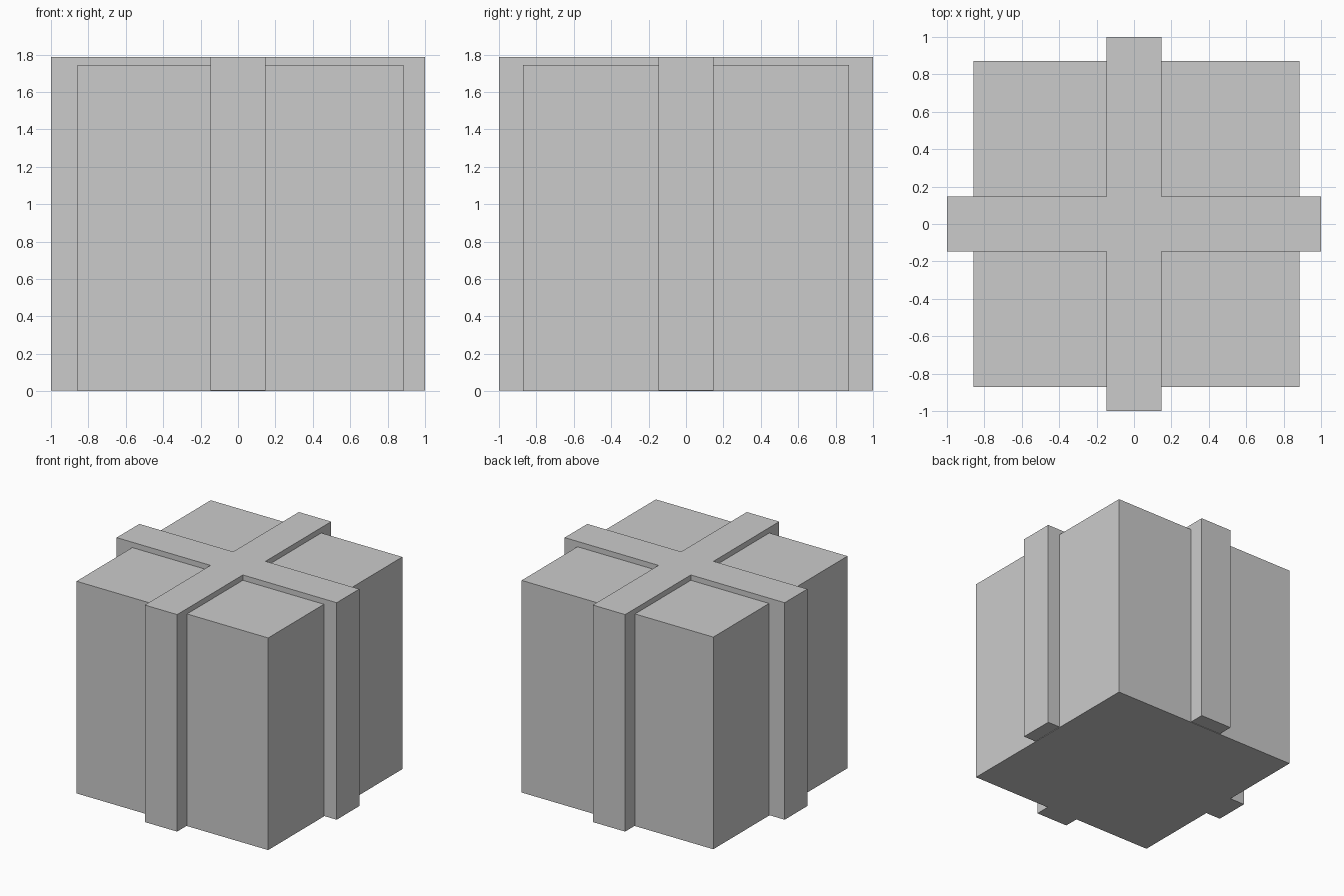
import bpy, bmesh

if "Cube" in bpy.data.objects:
    bpy.data.objects.remove(bpy.data.objects["Cube"])

def prism(name, outline, z0, z1):
    """Extrude a flat outline from z0 up to z1."""
    bm = bmesh.new()
    base = bm.faces.new([bm.verts.new((x, y, z0)) for x, y in outline])
    top = bmesh.ops.extrude_face_region(bm, geom=[base])["geom"]
    verts = [v for v in top if isinstance(v, bmesh.types.BMVert)]
    bmesh.ops.translate(bm, verts=verts, vec=(0, 0, z1 - z0))
    bmesh.ops.recalc_face_normals(bm, faces=bm.faces)
    mesh = bpy.data.meshes.new(name)
    bm.to_mesh(mesh)
    bm.free()
    obj = bpy.data.objects.new(name, mesh)
    bpy.context.collection.objects.link(obj)
    return obj

# Box body, set very slightly to the right of the ribbon centre
cx, h = 0.013, 0.871
prism("gift_box", [(cx - h, -h), (cx + h, -h), (cx + h, h), (cx - h, h)], 0.0, 1.743)

# Crossed ribbon bands: one plus-shaped outline, made by turning a quarter four times
w = 0.147
plus = []
arm = [(1, -w), (1, w), (w, w)]
for _ in range(4):
    plus += arm
    arm = [(-y, x) for x, y in arm]
prism("ribbon_cross", plus, 0.004, 1.787)
